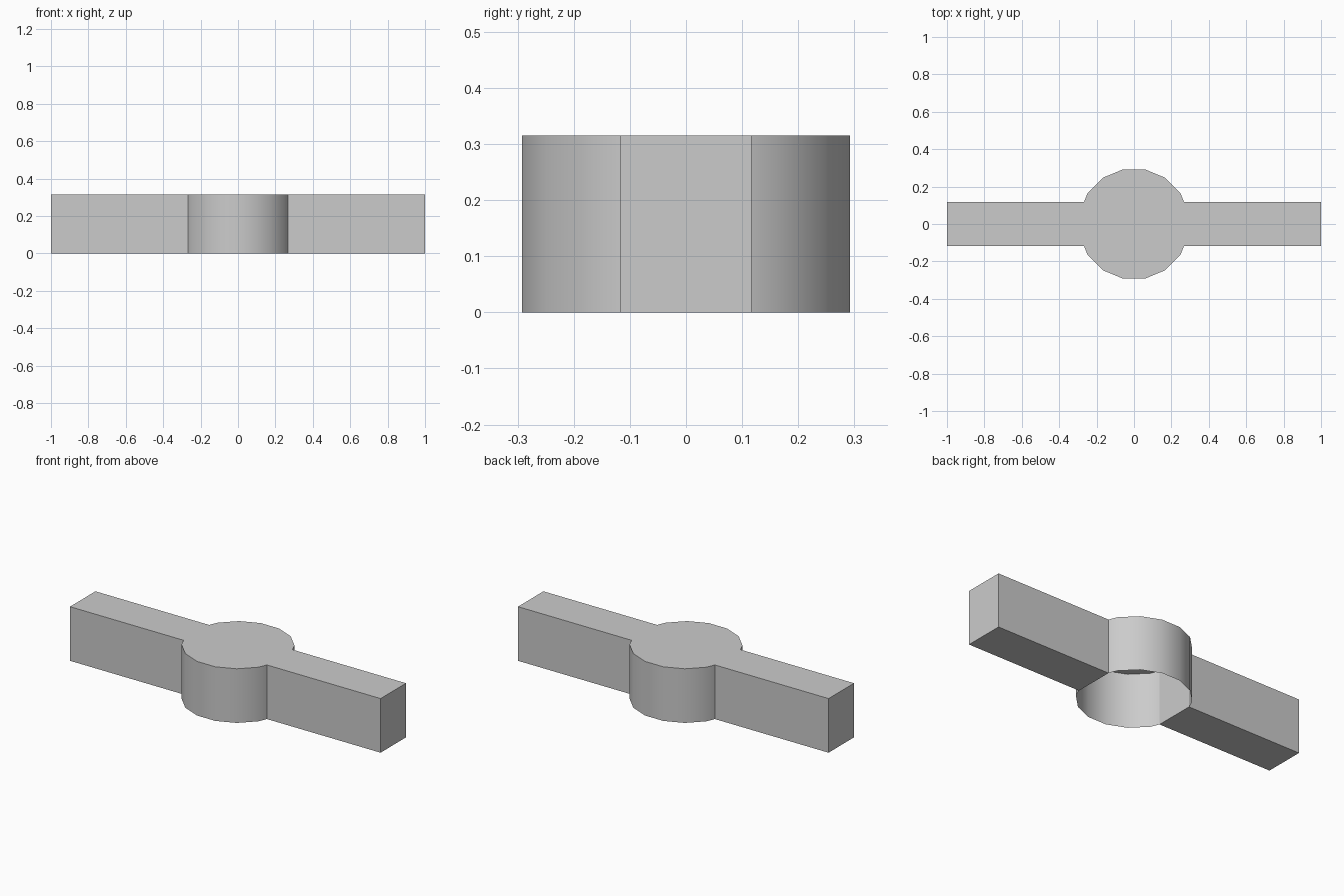
import bpy, bmesh, math
from mathutils import Matrix

if "Cube" in bpy.data.objects:
    bpy.data.objects.remove(bpy.data.objects["Cube"], do_unlink=True)

HEIGHT = 0.315
HALF_WIDTH = 0.117
JOINT_X = 0.268      # where each arm meets the hub
RADIUS = 0.298
SIDES = 16

grey = bpy.data.materials.new("plain_grey")
grey.use_nodes = True
colour = (0.6, 0.6, 0.6, 1)
grey.diffuse_color = colour
grey.node_tree.nodes["Principled BSDF"].inputs["Base Color"].default_value = colour


def add_object(name, bm):
    mesh = bpy.data.meshes.new(name)
    bm.to_mesh(mesh)
    bm.free()
    mesh.materials.append(grey)
    obj = bpy.data.objects.new(name, mesh)
    bpy.context.collection.objects.link(obj)
    return obj


# Two closed box arms
for name, side in (("left_arm", 1), ("right_arm", -1)):
    bm = bmesh.new()
    centre = Matrix.Translation((side * (1 + JOINT_X) / 2, 0, HEIGHT / 2))
    size = Matrix.Diagonal((1 - JOINT_X, 2 * HALF_WIDTH, HEIGHT, 1))
    bmesh.ops.create_cube(bm, size=1, matrix=centre @ size)
    add_object(name, bm)

# Hub cap: a polygon trimmed flat where the arms join
bm = bmesh.new()
turn = Matrix.Rotation(math.pi / SIDES, 4, "Z")
bmesh.ops.create_circle(bm, cap_ends=True, segments=SIDES, radius=RADIUS,
                        matrix=Matrix.Translation((0, 0, HEIGHT)) @ turn)
for side in (1, -1):
    bmesh.ops.bisect_plane(bm, geom=bm.verts[:] + bm.edges[:] + bm.faces[:],
                           plane_co=(side * JOINT_X, 0, 0),
                           plane_no=(side, 0, 0), clear_outer=True)

# Thin hub walls below the cap's curved edges, open underneath
rim = [e for e in bm.edges
       if not all(abs(v.co.x) > JOINT_X - 0.001 for v in e.verts)]
walls = bmesh.ops.extrude_edge_only(bm, edges=rim)["geom"]
for v in walls:
    if isinstance(v, bmesh.types.BMVert):
        v.co.z = 0
for f in bm.faces:
    f.normal_update()
    middle = f.calc_center_median()
    outward = f.normal.z if abs(f.normal.z) > 0.5 else f.normal.x * middle.x + f.normal.y * middle.y
    if outward < 0:
        f.normal_flip()
hub = add_object("hub", bm)

# Smooth the curved walls, keep the cap edge sharp
bpy.ops.object.select_all(action="DESELECT")
hub.select_set(True)
bpy.context.view_layer.objects.active = hub
bpy.ops.object.shade_smooth_by_angle(angle=math.radians(30))
